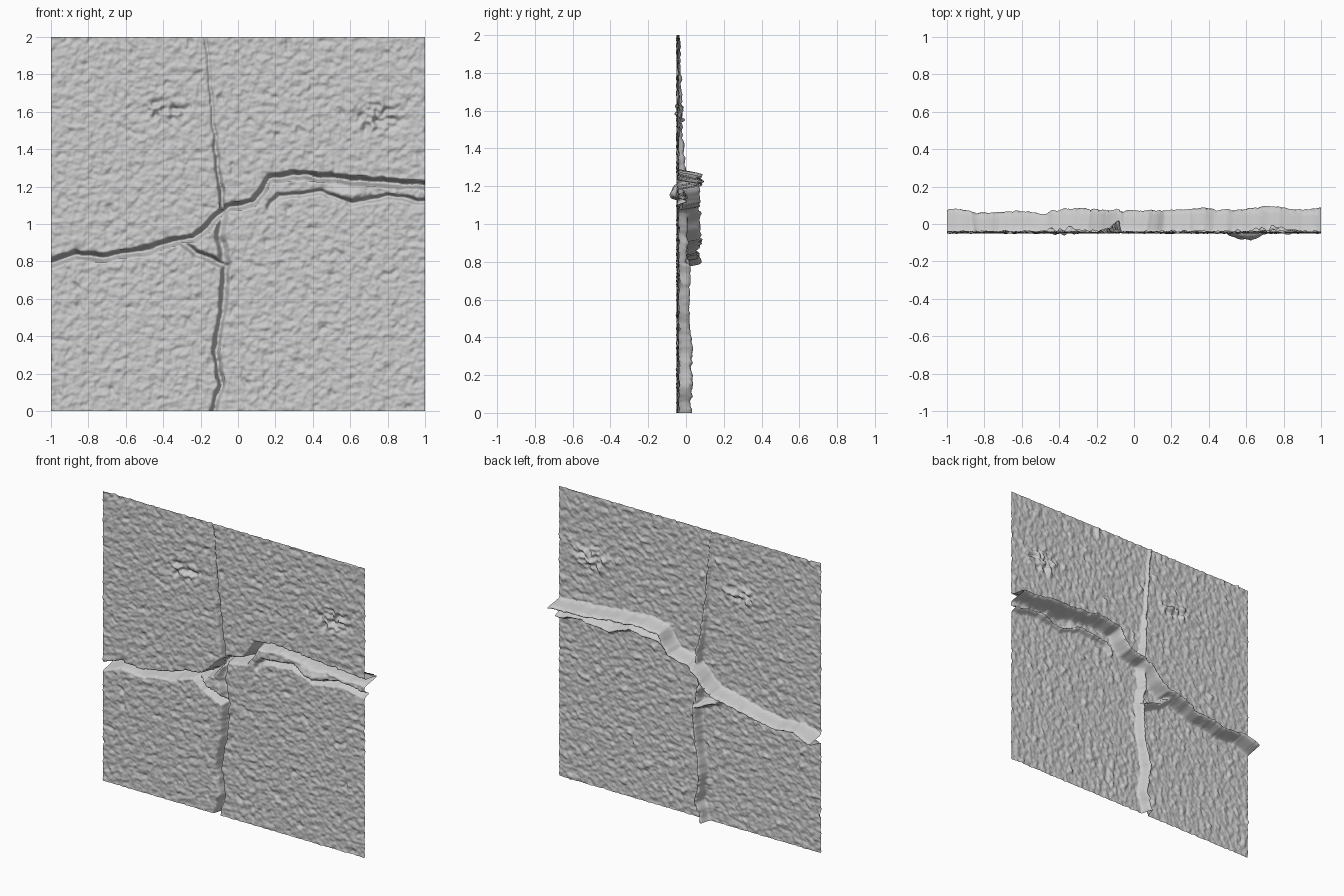
import bpy
import math
from mathutils import Vector, noise

if "Cube" in bpy.data.objects:
    bpy.data.objects.remove(bpy.data.objects["Cube"])

N = 280          # grid resolution of the wall sheet
BASE = -0.045    # mean y of the plaster surface

# Cracks: half width, depth at start, depth at end, path as (x, z) points
CRACKS = [
    # main crack across the wall
    (.027, .11, .13, [(-1, .79), (-.87, .835), (-.72, .82), (-.5, .857), (-.35, .905),
                      (-.24, .92), (-.05, 1.09), (.08, 1.11), (.17, 1.235),
                      (.3, 1.265), (.6, 1.235), (1, 1.205)]),
    # lower vertical crack
    (.024, .075, .065, [(-.13, 0), (-.09, .14), (-.12, .34), (-.08, .55), (-.065, .78)]),
    # chipped branches around the crossing
    (.025, .06, .05, [(-.065, .78), (-.22, .84), (-.3, .9)]),
    (.03, .04, .06, [(-.065, .78), (-.1, .95), (-.07, 1.07)]),
    # upper vertical hairline
    (.018, .07, .03, [(-.08, 1.08), (-.12, 1.42)]),
    (.015, .03, .012, [(-.12, 1.42), (-.17, 2)]),
    # secondary crack on the right
    (.02, .03, .05, [(.17, 1.09), (.22, 1.15), (.45, 1.17), (.6, 1.11), (.8, 1.15), (1, 1.12)]),
]

# Worn spots: centre x, centre z, radius x, y offset, roughness
SPOTS = [(-.4, 1.62, .18, .005, .03), (.75, 1.57, .17, .015, .04),
         (.6, 1.16, .12, -.035, .01)]


def build_segments():
    segs = []
    for half, start, end, pts in CRACKS:
        n = len(pts) - 1
        for i in range(n):
            d0, d1 = (start + (end - start) * k / n for k in (i, i + 1))
            segs.append((pts[i], pts[i + 1], half, d0, d1))
    return segs


SEGS = build_segments()


def crack_depth(x, z):
    best = 0.0
    for a, b, half, d0, d1 in SEGS:
        if not (min(a[0], b[0]) - half < x < max(a[0], b[0]) + half
                and min(a[1], b[1]) - half < z < max(a[1], b[1]) + half):
            continue
        dx, dz = b[0] - a[0], b[1] - a[1]
        t = max(0, min(1, ((x - a[0]) * dx + (z - a[1]) * dz) / (dx * dx + dz * dz)))
        d = math.hypot(x - a[0] - t * dx, z - a[1] - t * dz)
        if d < half:
            fall = min(1.0, (1 - d / half) * 1.2)
            best = max(best, (d0 + t * (d1 - d0)) * fall)
    # uneven crack floor
    return best * (1 + 0.2 * noise.noise(Vector((x, z, 3)) * 7)) if best else 0.0


def plaster(x, z):
    p = Vector((x, 0, z))
    bumps = 0.008 * noise.noise(p * 28) + 0.005 * noise.noise(p * 55)
    # scattered pits
    bumps += 0.03 * max(0, noise.noise(p * 17 + Vector((5, 3, 1))) - 0.35)
    for cx, cz, rx, off, rough in SPOTS:
        r = ((x - cx) / rx) ** 2 + ((z - cz) / (rx * .5)) ** 2
        if r < 1:
            bumps += (1 - r) * (off + rough * noise.noise(p * 30))
    return BASE + bumps


# Wall sheet with the crack paths gently jittered
verts, faces = [], []
for j in range(N + 1):
    for i in range(N + 1):
        x, z = -1 + 2 * i / N, 2 * j / N
        q = Vector((x, 2, z)) * 14
        jx = 0.01 * noise.noise(q)
        jz = 0.01 * noise.noise(q + Vector((9, 0, 4)))
        y = plaster(x, z) + crack_depth(max(-1, min(1, x + jx)), z + jz)
        verts.append((x, max(-.095, min(.095, y)), z))
for j in range(N):
    for i in range(N):
        k = j * (N + 1) + i
        faces.append((k, k + 1, k + N + 2, k + N + 1))

mesh = bpy.data.meshes.new("cracked_wall")
mesh.from_pydata(verts, [], faces)
mesh.shade_smooth()
wall = bpy.data.objects.new("cracked_wall", mesh)
bpy.context.collection.objects.link(wall)
